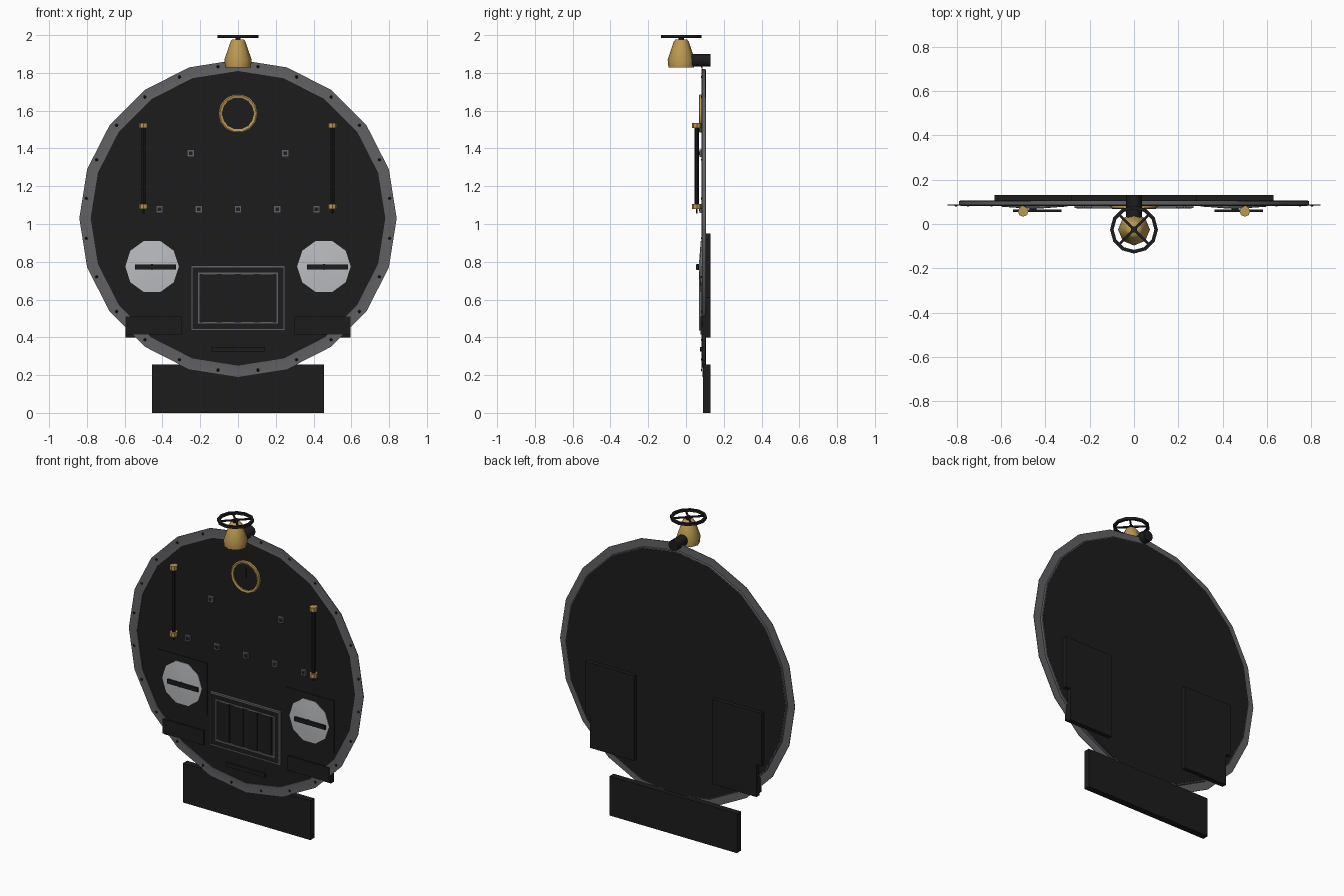
import bpy, bmesh, math
from mathutils import Vector

if "Cube" in bpy.data.objects:
    bpy.data.objects.remove(bpy.data.objects["Cube"])


def material(name, rgb):
    m = bpy.data.materials.new(name)
    m.diffuse_color = (*rgb, 1)
    m.use_nodes = True
    m.node_tree.nodes["Principled BSDF"].inputs["Base Color"].default_value = m.diffuse_color
    return m


BLACK = material("black_iron", (0.012, 0.012, 0.012))
STEEL = material("dark_steel", (0.12, 0.12, 0.13))
PALE = material("pale_steel", (0.5, 0.51, 0.53))
GOLD = material("brass", (0.5, 0.32, 0.08))


def finish(name, bm, mat, smooth=None):
    bmesh.ops.recalc_face_normals(bm, faces=bm.faces[:])
    me = bpy.data.meshes.new(name)
    bm.to_mesh(me)
    bm.free()
    me.materials.append(mat)
    ob = bpy.data.objects.new(name, me)
    bpy.context.collection.objects.link(ob)
    if smooth:
        bpy.ops.object.select_all(action='DESELECT')
        ob.select_set(True)
        bpy.context.view_layer.objects.active = ob
        bpy.ops.object.shade_smooth_by_angle(angle=math.radians(smooth))
    return ob


def box(name, x, y, z, mat):
    """Box from (min, max) ranges."""
    bm = bmesh.new()
    bmesh.ops.create_cube(bm, size=1)
    for v in bm.verts:
        v.co = [r[0] if c < 0 else r[1] for r, c in zip((x, y, z), v.co)]
    return finish(name, bm, mat)


def lathe(name, profile, n, centre, mat, axis='Y', closed=False, smooth=40):
    """Spin (radius, height) points round an axis; open profiles get end caps."""
    bm = bmesh.new()
    rings = []
    for r, h in profile:
        ring = []
        for i in range(n):
            a = 2 * math.pi * i / n
            c, s = r * math.cos(a), r * math.sin(a)
            p = (c, h, s) if axis == 'Y' else (c, s, h)
            ring.append(bm.verts.new(Vector(p) + Vector(centre)))
        rings.append(ring)
    pairs = list(zip(rings, rings[1:]))
    if closed:
        pairs.append((rings[-1], rings[0]))
    for a, b in pairs:
        for i in range(n):
            j = (i + 1) % n
            bm.faces.new((a[i], a[j], b[j], b[i]))
    if not closed:
        bm.faces.new(rings[0])
        bm.faces.new(rings[-1])
    return finish(name, bm, mat, smooth)


def frame(name, w, h, t, cz, y, mat):
    """Rectangular frame of half sizes w, h and strip width t."""
    bm = bmesh.new()
    loops = []
    for d, yy in ((0, y[1]), (0, y[0]), (t, y[0]), (t, y[1])):
        loops.append([bm.verts.new((sx * (w - d), yy, cz + sz * (h - d)))
                      for sx, sz in ((-1, -1), (1, -1), (1, 1), (-1, 1))])
    for k in range(4):
        a, b = loops[k], loops[(k + 1) % 4]
        for i in range(4):
            j = (i + 1) % 4
            bm.faces.new((a[i], a[j], b[j], b[i]))
    return finish(name, bm, mat)


CZ = 1.03

# Boiler plate, flat flange rim and its rivets
lathe("boiler_plate", [(0.785, 0.086), (0.785, 0.105)], 20, (0, 0, CZ), BLACK)
lathe("boiler_rim", [(0.78, 0.082), (0.81, 0.085), (0.84, 0.084), (0.84, 0.087),
                     (0.79, 0.088), (0.79, 0.104), (0.78, 0.104)],
      20, (0, 0, CZ), STEEL, closed=True)
for i in range(24):
    a = math.radians(7.5 + 15 * i)
    lathe("rim_rivet", [(0.004, 0.079), (0.008, 0.083), (0.008, 0.087)], 6,
          (0.81 * math.cos(a), 0, CZ + 0.81 * math.sin(a)), BLACK)

# Foot plate
box("foot_plate", (-0.455, 0.455), (0.09, 0.13), (0, 0.255), BLACK)

for s in (-1, 1):
    def span(a, b):
        return (min(s * a, s * b), max(s * a, s * b))
    # Side boxes passing through the plate
    box("side_box", span(0.28, 0.63), (0.081, 0.13), (0.61, 0.95), BLACK)
    box("side_box_back", span(0.28, 0.595), (0.1, 0.13), (0.40, 0.61), BLACK)
    box("side_step", span(0.30, 0.595), (0.078, 0.11), (0.415, 0.51), BLACK)
    # Valve dial with its bar handle
    lathe("valve_dial", [(0.142, 0.085), (0.142, 0.078), (0.02, 0.069)], 10,
          (s * 0.455, 0, 0.775), PALE, smooth=30)
    lathe("dial_spindle", [(0.016, 0.056), (0.016, 0.08)], 8,
          (s * 0.455, 0, 0.773), BLACK)
    cx = s * 0.455 + 0.018
    box("dial_handle", (cx - 0.109, cx + 0.109), (0.054, 0.066), (0.76, 0.786), BLACK)
    # Water glass with brass fittings
    gx = s * 0.5
    lathe("water_glass", [(0.011, 1.09), (0.011, 1.52)], 8, (gx, 0.057, 0), BLACK, 'Z')
    lathe("drain_tap", [(0.006, 1.055), (0.006, 1.08)], 6, (gx, 0.057, 0), BLACK, 'Z')
    for z in (1.093, 1.522):
        lathe("glass_fitting", [(0.024, z - 0.014), (0.024, z + 0.014)], 8,
              (gx, 0.057, 0), GOLD, 'Z')
        lathe("fitting_stem", [(0.012, 0.057), (0.012, 0.09)], 8, (gx, 0, z), GOLD)

# Small square knobs with dark centres
for x, z in [(-0.25, 1.375), (0.25, 1.375)] + [(i * 0.2075, 1.078) for i in range(-2, 3)]:
    box("knob", (x - 0.019, x + 0.019), (0.072, 0.09), (z - 0.019, z + 0.019), STEEL)
    box("knob_centre", (x - 0.01, x + 0.01), (0.07, 0.08), (z - 0.01, z + 0.01), BLACK)

# Pressure gauge
lathe("gauge_ring", [(0.104, 0.088), (0.104, 0.072), (0.097, 0.068), (0.085, 0.072),
                     (0.085, 0.088)], 14, (0, 0, 1.585), GOLD, closed=True)
lathe("gauge_face", [(0.086, 0.08), (0.086, 0.09)], 14, (0, 0, 1.585), BLACK)
box("gauge_needle", (-0.004, 0.004), (0.075, 0.081), (1.575, 1.64), BLACK)

# Firebox door: outer frame lips around a dark surround, with upright bars
box("door_back", (-0.24, 0.24), (0.08, 0.09), (0.445, 0.77), BLACK)
frame("door_frame_outer", 0.25, 0.1725, 0.009, 0.6075, (0.07, 0.09), STEEL)
frame("door_surround", 0.241, 0.1635, 0.03, 0.6075, (0.072, 0.09), BLACK)
frame("door_frame_inner", 0.211, 0.1345, 0.009, 0.6075, (0.07, 0.09), STEEL)
for x in (-0.15, -0.05, 0.05, 0.15):
    box("door_bar", (x - 0.035, x + 0.035), (0.074, 0.085), (0.48, 0.735), BLACK)
box("door_shelf", (-0.14, 0.14), (0.073, 0.09), (0.325, 0.35), BLACK)

# Top valve: brass bell, feed pipe, spindle and handwheel
VY = -0.025
lathe("valve_bell", [(0.068, 1.828), (0.072, 1.87), (0.055, 1.92), (0.04, 1.965),
                     (0.03, 1.978)], 8, (0, VY, 0), GOLD, 'Z', smooth=60)
lathe("feed_pipe", [(0.035, 0.0), (0.035, 0.13)], 10, (0, 0, 1.866), BLACK)
lathe("wheel_spindle", [(0.014, 1.96), (0.014, 2.0)], 8, (0, VY, 0), BLACK, 'Z')
lathe("handwheel", [(0.108, 1.984), (0.108, 2.0), (0.092, 2.0), (0.092, 1.984)],
      12, (0, VY, 0), BLACK, 'Z', closed=True)
for i in range(2):
    spoke = box("wheel_spoke", (-0.095, 0.095), (-0.005, 0.005), (1.988, 1.997), BLACK)
    spoke.location.y = VY
    spoke.rotation_euler.z = math.radians(45 + 90 * i)
